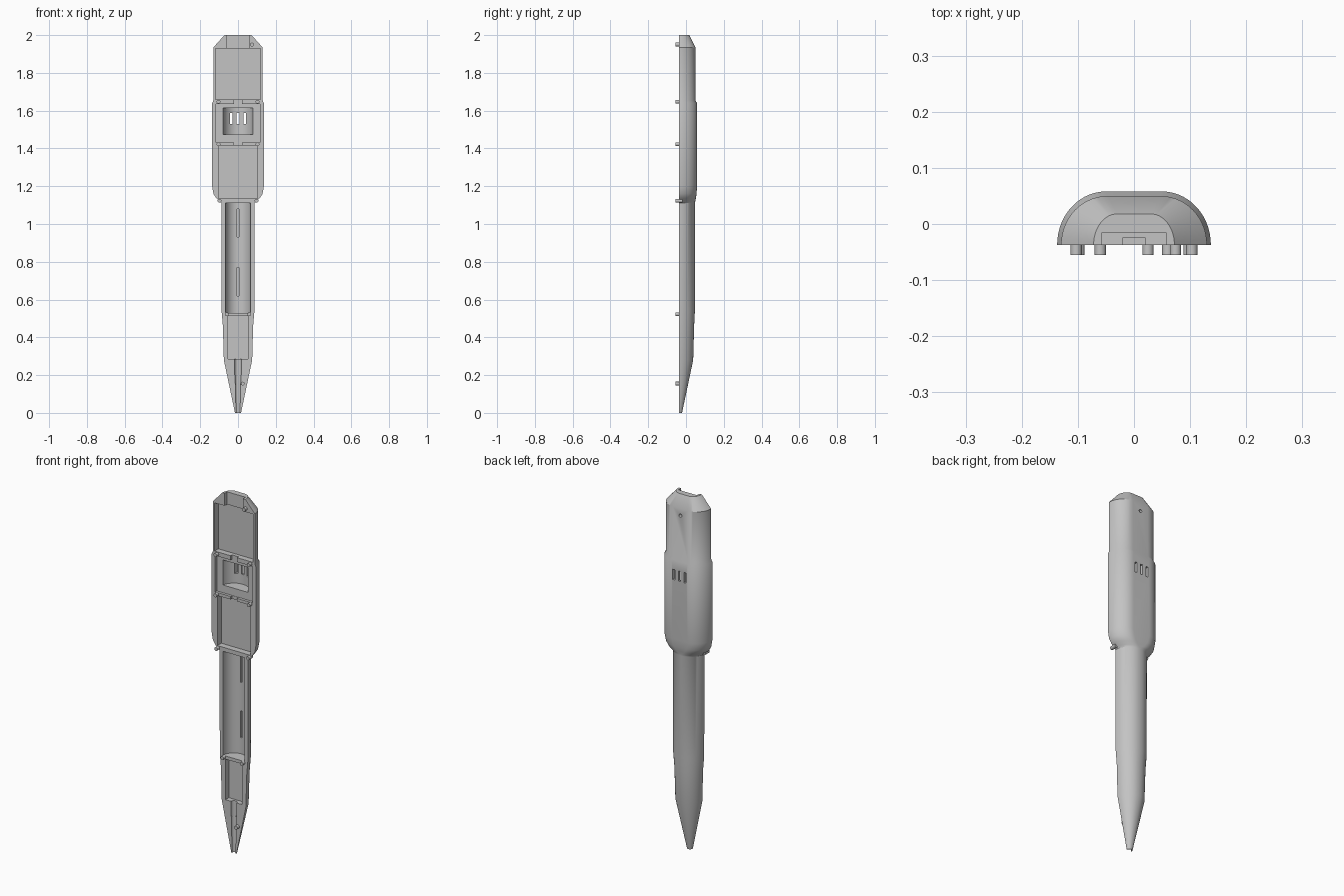
import bpy, bmesh, math
from mathutils import Matrix

if "Cube" in bpy.data.objects:
    bpy.data.objects.remove(bpy.data.objects["Cube"])

SPLIT = -0.037      # flat parting face of the half shell
grey = bpy.data.materials.new("plain grey")
grey.use_nodes = True
grey.diffuse_color = (0.55, 0.55, 0.55, 1)
grey.node_tree.nodes["Principled BSDF"].inputs["Base Color"].default_value = (0.55, 0.55, 0.55, 1)


def make(name, bm):
    bmesh.ops.recalc_face_normals(bm, faces=bm.faces)
    me = bpy.data.meshes.new(name)
    bm.to_mesh(me)
    bm.free()
    ob = bpy.data.objects.new(name, me)
    bpy.context.collection.objects.link(ob)
    return ob


def section(w, flat, h, n=14):
    """Half outline: two quarter ellipses joined by a flat back."""
    q = [(flat + (w - flat) * math.cos(a), SPLIT + h * math.sin(a))
         for a in (i * math.pi / 2 / n for i in range(n + 1))]
    return q + [(-x, y) for x, y in reversed(q)]


def loft(name, stations):
    bm = bmesh.new()
    rings = [[bm.verts.new((x, y, z)) for x, y in section(w, f, h)]
             for z, w, f, h in stations]
    for a, b in zip(rings, rings[1:]):
        for i in range(len(a)):
            j = (i + 1) % len(a)
            bm.faces.new((a[i], a[j], b[j], b[i]))
    bm.faces.new(rings[0])
    bm.faces.new(rings[-1])
    return make(name, bm)


def box(x0, x1, y0, y1, z0, z1):
    bm = bmesh.new()
    size = Matrix.Diagonal((x1 - x0, y1 - y0, z1 - z0, 1))
    mid = Matrix.Translation(((x0 + x1) / 2, (y0 + y1) / 2, (z0 + z1) / 2))
    bmesh.ops.create_cube(bm, size=1, matrix=mid @ size)
    return make("cutter", bm)


def room(w, floor, z0, z1):
    return box(-w, w, -0.1, floor, z0, z1)


def round_bar(name, r0, r1, centre, length, along_y=False, sides=32):
    bm = bmesh.new()
    m = Matrix.Translation(centre)
    if along_y:
        m = m @ Matrix.Rotation(math.pi / 2, 4, 'X')
    bmesh.ops.create_cone(bm, cap_ends=True, segments=sides, radius1=r0,
                          radius2=r1, depth=length, matrix=m)
    return make(name, bm)


def trough(r0, r1, z0, z1):
    return round_bar("cutter", r0, r1, (0, SPLIT, (z0 + z1) / 2), z1 - z0, sides=48)


def finish(ob):
    ob.data.materials.clear()
    ob.data.materials.append(grey)
    bpy.ops.object.select_all(action='DESELECT')
    ob.select_set(True)
    bpy.context.view_layer.objects.active = ob
    bpy.ops.object.shade_smooth_by_angle(angle=math.radians(30))


# Outer shell: z, half width, half width of the flat back, depth
shell = loft("half_shell", [
    (0, 0.016, 0.001, 0.016),
    (0.28, 0.075, 0.002, 0.075),
    (0.46, 0.080, 0.002, 0.080),
    (0.54, 0.087, 0.002, 0.084),
    (1.11, 0.088, 0.002, 0.085),
    (1.12, 0.095, 0.008, 0.086),
    (1.135, 0.114, 0.025, 0.089),
    (1.16, 0.130, 0.040, 0.093),
    (1.20, 0.137, 0.050, 0.095),
    (1.64, 0.137, 0.050, 0.095),
    (1.655, 0.130, 0.047, 0.087),
    (1.935, 0.130, 0.047, 0.087),
    (2.0, 0.072, 0.030, 0.055)])

cutters = [
    room(0.119, -0.004, 1.66, 1.93),        # upper room
    room(0.057, -0.015, 1.92, 2.02),        # top opening
    room(0.116, -0.022, 1.432, 1.636),      # window frame
    trough(0.080, 0.080, 1.475, 1.615),     # window scoop
    room(0.102, -0.002, 1.135, 1.415),      # lower room
    room(0.020, -0.024, 1.625, 1.67),       # wire gaps in the ribs
    room(0.020, -0.024, 1.405, 1.44),
    trough(0.067, 0.067, 0.53, 1.112),      # grip barrel
    room(0.052, -0.007, 0.285, 0.512),      # nose room
    trough(0.018, 0.018, 0.20, 0.29),       # tip channel
    trough(0.010, 0.016, -0.02, 0.21),
    round_bar("cutter", 0.009, 0.009, (0, 0.05, 1.895), 0.05, True),
]
for x in (-0.035, 0, 0.035):                # three through slots
    cutters.append(box(x - 0.007, x + 0.007, 0, 0.1, 1.53, 1.587))
for z in (0.62, 0.93):                      # grooves in the barrel
    cutters.append(box(-0.005, 0.005, 0, 0.043, z, z + 0.15))

for c in cutters:
    c.hide_render = True
    mod = shell.modifiers.new("cut", 'BOOLEAN')
    mod.operation = 'DIFFERENCE'
    mod.solver = 'EXACT'
    mod.object = c
bpy.context.view_layer.update()
graph = bpy.context.evaluated_depsgraph_get()
carved = bpy.data.meshes.new_from_object(shell.evaluated_get(graph))
shell.modifiers.clear()
shell.data = carved
for c in cutters:
    bpy.data.objects.remove(c)
finish(shell)

# Locating pegs along the parting face
pegs = [(0.074, 1.95), (0.025, 0.155)]
for x, z in ((0.103, 1.647), (0.103, 1.422), (0.098, 1.123), (0.060, 0.522)):
    pegs += [(x, z), (-x, z)]
for x, z in pegs:
    finish(round_bar("locating_peg", 0.010, 0.010, (x, -0.037, z), 0.036, True, 20))
